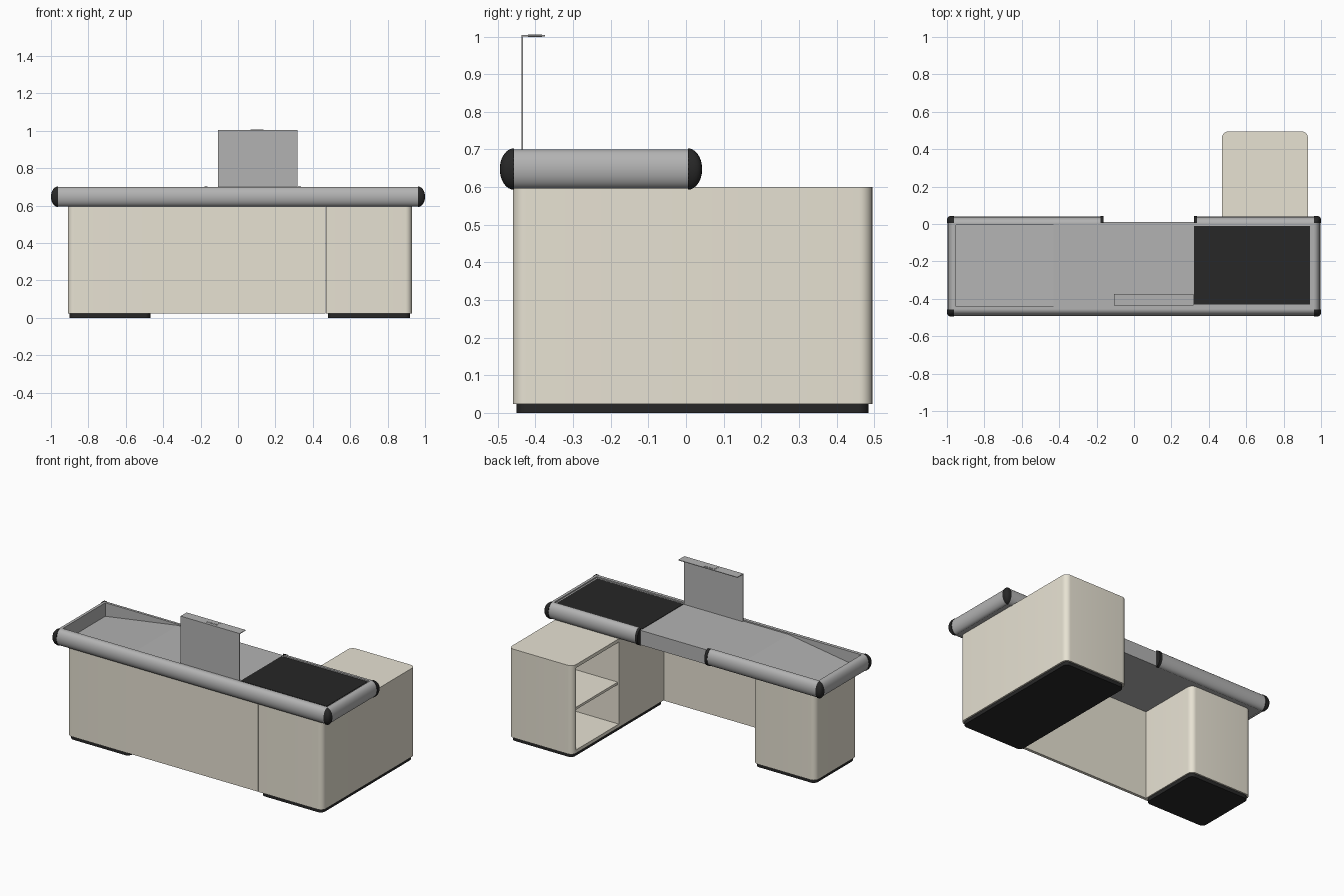
import bpy, bmesh, math
from mathutils import Vector

if "Cube" in bpy.data.objects:
    bpy.data.objects.remove(bpy.data.objects["Cube"])


def mat(name, col):
    m = bpy.data.materials.new(name)
    m.diffuse_color = (*col, 1)
    m.use_nodes = True
    m.node_tree.nodes["Principled BSDF"].inputs["Base Color"].default_value = m.diffuse_color
    return m


BEIGE = mat("beige_laminate", (0.80, 0.76, 0.65))
BLACK = mat("black_rubber", (0.02, 0.02, 0.02))
METAL = mat("grey_metal", (0.45, 0.45, 0.45))


def finish(name, bm, m, smooth=True):
    bmesh.ops.recalc_face_normals(bm, faces=bm.faces)
    me = bpy.data.meshes.new(name)
    bm.to_mesh(me)
    bm.free()
    ob = bpy.data.objects.new(name, me)
    bpy.context.collection.objects.link(ob)
    me.materials.append(m)
    if smooth:
        bpy.ops.object.select_all(action='DESELECT')
        ob.select_set(True)
        bpy.context.view_layer.objects.active = ob
        bpy.ops.object.shade_smooth_by_angle(angle=math.radians(35))
    return ob


def prism(name, pts, offset, m, smooth=True):
    """Extrude a closed 3D outline along offset."""
    bm = bmesh.new()
    f = bm.faces.new([bm.verts.new(p) for p in pts])
    ext = bmesh.ops.extrude_face_region(bm, geom=[f])
    bmesh.ops.translate(bm, vec=offset, verts=[v for v in ext["geom"] if isinstance(v, bmesh.types.BMVert)])
    return finish(name, bm, m, smooth)


def box(name, x0, x1, y0, y1, z0, z1, m):
    return prism(name, [(x0, y0, z0), (x1, y0, z0), (x1, y1, z0), (x0, y1, z0)], (0, 0, z1 - z0), m, False)


def rounded_box(name, x0, x1, y0, y1, z0, z1, radii, m):
    """Box with rounded vertical edges; radii order: front-left, front-right, back-right, back-left."""
    pts = []
    corners = [(x0, y0, 1, 1), (x1, y0, -1, 1), (x1, y1, -1, -1), (x0, y1, 1, -1)]
    for i, ((cx, cy, sx, sy), r) in enumerate(zip(corners, radii)):
        if r == 0:
            pts.append((cx, cy, z0))
            continue
        for k in range(9):
            a = math.pi + i * math.pi / 2 + k * math.pi / 16
            pts.append((cx + sx * r + r * math.cos(a), cy + sy * r + r * math.sin(a), z0))
    return prism(name, pts, (0, 0, z1 - z0), m)


ZC = 0.648


def rail(name, start, end, out, depth, half, m):
    """Half-oval bumper rail bulging towards out."""
    s, e, o = Vector(start), Vector(end), Vector(out)
    pts = []
    for k in range(17):
        a = -math.pi / 2 + k * math.pi / 16
        pts.append(s + o * depth * math.cos(a) + Vector((0, 0, ZC + half * math.sin(a))))
    return prism(name, pts, e - s, m)


def corner_cap(name, cx, cy, sx, sy, depth=0.038, half=0.055):
    """Half-oval swept around a tight, squarish corner."""
    bm = bmesh.new()
    rows = []
    for i in range(9):
        p = i * math.pi / 16
        c, s = math.cos(p), math.sin(p)
        r = depth * (c ** 4 + s ** 4) ** -0.25
        rows.append([bm.verts.new((cx + sx * r * c * math.cos(a), cy + sy * r * s * math.cos(a), ZC + half * math.sin(a)))
                     for a in [-math.pi / 2 + k * math.pi / 16 for k in range(17)]])
    for a, b in zip(rows, rows[1:]):
        for k in range(16):
            bm.faces.new((a[k], a[k + 1], b[k + 1], b[k]))
    bm.faces.new(rows[0])
    bm.faces.new(rows[-1])
    bmesh.ops.remove_doubles(bm, verts=bm.verts, dist=1e-5)
    return finish(name, bm, BLACK)


# Cabinets and front panel
R = 0.035
left = rounded_box("left_cabinet", -0.91, -0.46, -0.46, -0.03, 0.023, 0.6, (R, 0, R, R), BEIGE)
right = rounded_box("right_cabinet", 0.47, 0.93, -0.46, 0.495, 0.023, 0.6, (0, R, R, R), BEIGE)
box("front_panel", -0.46, 0.467, -0.459, -0.44, 0.023, 0.6, BEIGE)

# Shelf opening in the right cabinet
cutter = box("opening_cutter", 0.4, 0.91, 0.02, 0.462, 0.045, 0.578, BEIGE)
mod = right.modifiers.new("opening", 'BOOLEAN')
mod.operation = 'DIFFERENCE'
mod.solver = 'EXACT'
mod.object = cutter
bpy.ops.object.select_all(action='DESELECT')
right.select_set(True)
bpy.context.view_layer.objects.active = right
bpy.ops.object.modifier_apply(modifier=mod.name)
bpy.data.objects.remove(cutter)
box("shelf", 0.478, 0.912, 0.018, 0.464, 0.3, 0.316, BEIGE)

# Plinths
rounded_box("left_plinth", -0.9, -0.468, -0.45, -0.04, 0, 0.023, (0.03, 0.03, 0.03, 0.03), BLACK)
rounded_box("right_plinth", 0.48, 0.92, -0.45, 0.485, 0, 0.023, (0.03, 0.03, 0.03, 0.03), BLACK)

# Counter tray with a ramp down to the left end
X, YF, YB = 0.962, -0.457, 0.005
prism("counter_tray", [(-X, YF, 0.6), (X, YF, 0.6), (X, YF, 0.692), (-0.43, YF, 0.692),
                       (-0.952, YF, 0.612), (-X, YF, 0.612)], (0, YB - YF, 0), METAL, False)
box("tray_front_wall", -X, X, YF, -0.442, 0.6, 0.7, METAL)
box("tray_back_left_wall", -X, -0.17, -0.005, YB, 0.6, 0.7, METAL)
box("tray_back_right_wall", 0.33, X, -0.005, YB, 0.6, 0.7, METAL)
box("tray_left_wall", -X, -0.952, YF, YB, 0.6, 0.7, METAL)
box("tray_right_wall", 0.952, X, YF, YB, 0.6, 0.7, METAL)
box("back_gap_panel", -0.17, 0.33, 0.0, 0.011, 0.597, 0.692, METAL)
box("conveyor_belt", 0.32, 0.94, -0.43, -0.01, 0.68, 0.695, BLACK)

# Bumper rails
D, H = 0.034, 0.052
rail("front_rail", (-X, YF, 0), (X, YF, 0), (0, -1, 0), D, H, METAL)
rail("back_left_rail", (-X, YB, 0), (-0.18, YB, 0), (0, 1, 0), D, H, METAL)
rail("back_right_rail", (0.338, YB, 0), (X, YB, 0), (0, 1, 0), D, H, METAL)
for side, s in (("left", -1), ("right", 1)):
    rail(side + "_rail", (s * X, YF, 0), (s * X, YB, 0), (s, 0, 0), D, H, METAL)
    corner_cap(side + "_front_corner_cap", s * X, YF, s, -1)
    corner_cap(side + "_back_corner_cap", s * X, YB, s, 1)
rail("left_rail_end_cap", (-0.18, YB, 0), (-0.162, YB, 0), (0, 1, 0), 0.038, 0.055, BLACK)
rail("right_rail_end_cap", (0.32, YB, 0), (0.338, YB, 0), (0, 1, 0), 0.038, 0.055, BLACK)

# Upright screen with a folded top flange and small inset plate
box("screen_panel", -0.107, 0.318, -0.437, -0.433, 0.69, 1.004, METAL)
box("screen_flange", -0.107, 0.318, -0.437, -0.375, 1.0, 1.004, METAL)
box("flange_inset_frame", 0.06, 0.142, -0.42, -0.383, 0.999, 1.005, METAL)
box("flange_inset_plate", 0.066, 0.136, -0.412, -0.391, 0.999, 1.006, METAL)
